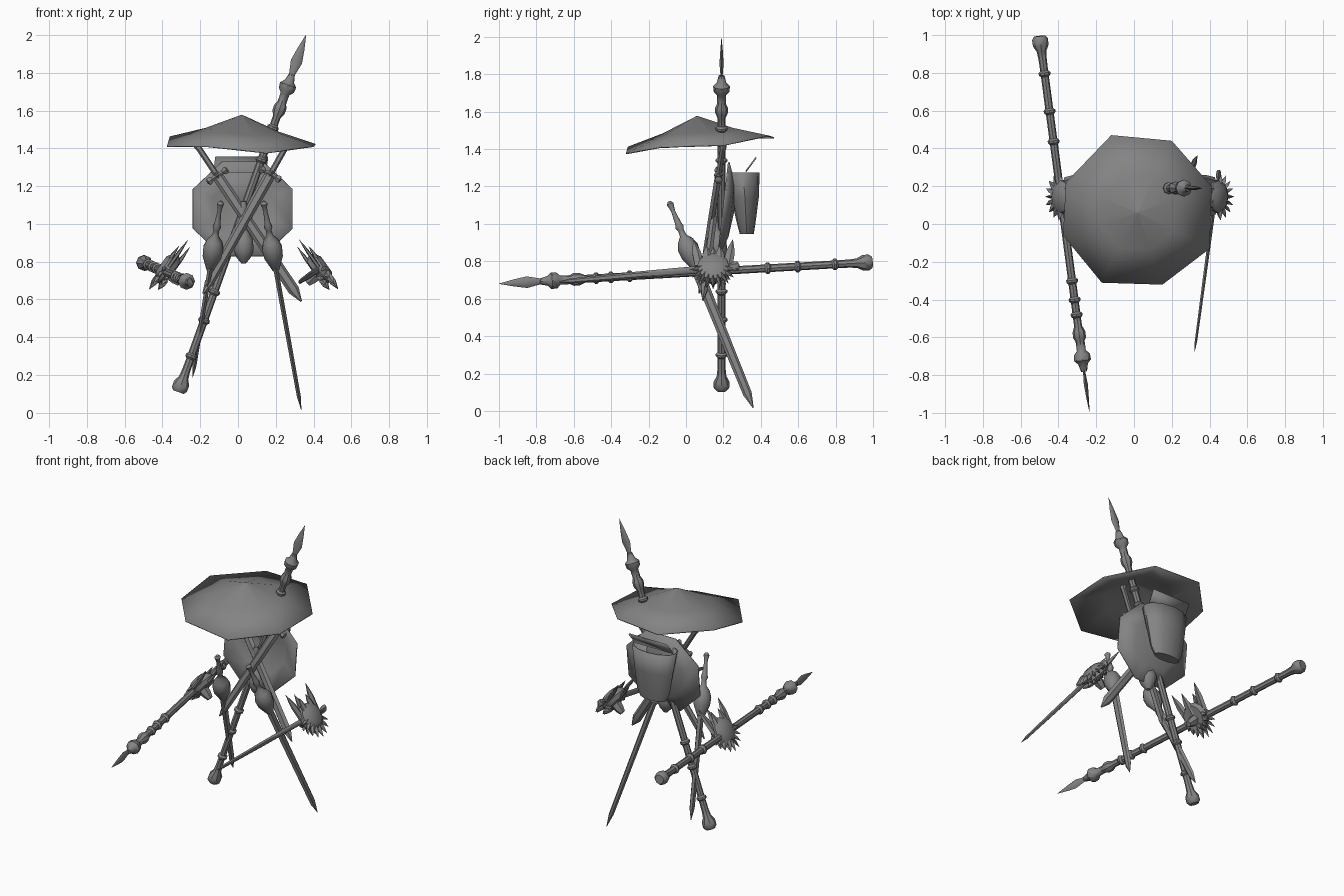
import bpy, bmesh, math
from math import sin, cos, pi
from mathutils import Vector, Matrix

cube = bpy.data.objects.get("Cube")
if cube:
    bpy.data.objects.remove(cube, do_unlink=True)

steel = bpy.data.materials.new("plain grey")
steel.use_nodes = True
GREY = (0.23, 0.23, 0.23, 1)
steel.diffuse_color = GREY
steel.node_tree.nodes["Principled BSDF"].inputs["Base Color"].default_value = GREY
MID = 0.03  # symmetry plane of the worn gear


def finish(name, bm, angle=40, solid=0):
    bmesh.ops.recalc_face_normals(bm, faces=bm.faces)
    me = bpy.data.meshes.new(name)
    bm.to_mesh(me)
    bm.free()
    me.shade_smooth()
    me.set_sharp_from_angle(angle=math.radians(angle))
    me.materials.append(steel)
    ob = bpy.data.objects.new(name, me)
    bpy.context.collection.objects.link(ob)
    if solid:
        mod = ob.modifiers.new("thickness", "SOLIDIFY")
        mod.thickness = solid
        mod.offset = 0
    return ob


def loft(bm, rings, cap_start=True, cap_end=True):
    rows = [[bm.verts.new(p) for p in ring] for ring in rings]
    n = len(rows[0])
    for a, b in zip(rows, rows[1:]):
        for i in range(n):
            j = (i + 1) % n
            bm.faces.new((a[i], a[j], b[j], b[i]))
    if cap_start:
        bm.faces.new(rows[0][::-1])
    if cap_end:
        bm.faces.new(rows[-1])


def lathe(bm, a, b, profile, sides=8, wide=(0, 1, 0), flat=1.0):
    """Turned profile of (fraction, radius) from a to b, thinned across 'wide'."""
    a, b = Vector(a), Vector(b)
    d = (b - a).normalized()
    u = Vector(wide)
    u = (u - d * u.dot(d)).normalized()
    v = d.cross(u) * flat
    loft(bm, [[a.lerp(b, t) + (u * cos(2 * pi * i / sides) + v * sin(2 * pi * i / sides)) * max(r, 0.001)
               for i in range(sides)] for t, r in profile])


def mirror_x(p):
    return (2 * MID - p[0], p[1], p[2])


# Spears: turned shaft with ring collars and a flattened head
def spear(name, butt, tip, wide):
    shaft = [(0, .03), (.008, .042), (.025, .042), (.04, .026), (.06, .022)]
    for t in (.10, .20, .28, .65, .70, .74):
        shaft += [(t - .008, .021), (t - .003, .031), (t + .003, .031), (t + .008, .021)]
    shaft += [(.77, .021), (.785, .034), (.8, .034), (.81, .024), (.835, .024),
              (.845, .042), (.86, .045), (.87, .026), (.89, .016)]
    bm = bmesh.new()
    lathe(bm, butt, tip, shaft, 8, wide)
    lathe(bm, butt, tip, [(.865, .014), (.89, .016), (.925, .031), (.96, .019), (1, 0)], 6, wide, .4)
    finish(name, bm)


spear("back_spear", (-.315, .19, .11), (.36, .19, 2.0), (1, 0, 0))
spear("side_spear", (-.50, .995, .795), (-.235, -1, .68), (0, 0, 1))

# Hat: shallow concave cone with a slightly warped eight-sided brim
brim = [(.40, -.13, 1.41), (.41, .2, 1.42), (.2, .44, 1.47), (-.12, .47, 1.46),
        (-.36, .22, 1.46), (-.375, -.06, 1.41), (-.17, -.31, 1.41), (.15, -.32, 1.375)]
apex = Vector((.02, .06, 1.575))
inner = []
for p in brim:
    q = apex.lerp(Vector(p), .5)
    q.z -= .012
    inner.append(q)
bm = bmesh.new()
loft(bm, [brim, inner, [apex.lerp(q, .02) for q in inner]], cap_start=False)
finish("hat", bm, 60, .006)

# Shield: dished octagon on the back
bm = bmesh.new()
rings = []
for r, y in ((.285, .2), (.17, .24), (.02, .255)):
    rings.append([(.025 + r * cos(pi / 8 + k * pi / 4), y + .03 * sin(pi / 8 + k * pi / 4) * r / .28,
                   1.08 + r * .95 * sin(pi / 8 + k * pi / 4)) for k in range(8)])
loft(bm, rings, cap_start=False)
finish("shield", bm, 60, .008)

# Basket: open tapered vessel with a lifted lid flap
bm = bmesh.new()
rings = []
for z, y, rx, ry in ((.95, .325, .09, .035), (1.0, .322, .115, .045), (1.14, .315, .135, .07),
                     (1.275, .305, .155, .085)):
    rings.append([(.015 + rx * cos(k * pi / 6), y + ry * sin(k * pi / 6), z) for k in range(12)])
loft(bm, rings, cap_end=False)
finish("basket", bm, 45, .008)
bm = bmesh.new()
bm.faces.new([bm.verts.new(p) for p in ((-.13, .32, 1.28), (.15, .32, 1.28), (.16, .375, 1.355), (-.12, .375, 1.355))])
finish("basket_flap", bm, 30, .008)


# Crossed swords: grip, curled guard and broad sheath
def crossed_sword(name, top, tip, tip_width):
    bm = bmesh.new()
    X = (1, 0, 0)
    lathe(bm, top, tip, [(0, .016), (.01, .02), (.03, .016), (.21, .016)], 6, X)
    lathe(bm, top, tip, [(.2, .022), (.22, .03), (.5, .028), (.9, tip_width), (.93, tip_width), (1, .004)], 6, X, .7)
    a, b = Vector(top), Vector(tip)
    c = a.lerp(b, .2)
    d = (b - a).normalized()
    side = d.cross(Vector((0, 1, 0))).normalized()
    lathe(bm, c - side * .065, c + side * .065,
          [(0, .008), (.06, .022), (.16, .022), (.25, .012), (.42, .014), (.5, .026),
           (.58, .014), (.75, .012), (.84, .022), (.94, .022), (1, .008)], 6)
    finish(name, bm)


crossed_sword("crossed_sword_left", (-.22, .2, 1.42), (.335, .09, .59), .03)
crossed_sword("crossed_sword_right", (.26, .2, 1.42), (-.185, .07, .63), .024)


# Hip swords: slim grip, bulbous guard and flat tapering blade
def hip_sword(name, top, tip, length):
    a = Vector(top)
    d = (Vector(tip) - a).normalized()
    b = a + d * length
    at = lambda dist: dist / length
    bm = bmesh.new()
    lathe(bm, a, b, [(0, .008), (at(.015), .019), (at(.035), .014), (at(.06), .011), (at(.13), .017),
                     (at(.15), .023), (at(.17), .015), (at(.2), .018), (at(.23), .042), (at(.27), .056),
                     (at(.32), .052), (at(.36), .035), (at(.4), .018)], 10)
    lathe(bm, a, b, [(at(.38), .03), (.75, .026), (.93, .024), (1, .002)], 6, (0, 1, 0), .5)
    finish(name, bm)


hip_sword("hip_sword_left", (.135, -.09, 1.12), (.335, .36, .015), 1.21)
hip_sword("hip_sword_right", (-.09, -.09, 1.12), (-.24, .29, .19), 1.02)

# Centre flask between the hip swords
bm = bmesh.new()
lathe(bm, (.03, .15, 1.12), (.03, .17, .79),
      [(0, .012), (.08, .02), (.2, .014), (.45, .018), (.5, .03), (.62, .052), (.78, .055), (.9, .04), (1, .012)], 10)
finish("centre_flask", bm)

# Long thin blade held at the left guard
bm = bmesh.new()
lathe(bm, (.45, .285, .775), (.32, -.68, .69),
      [(0, .012), (.01, .026), (.03, .026), (.05, .015), (.16, .015), (.17, .03), (.2, .03), (.21, .02),
       (.6, .018), (.94, .013), (1, .001)], 6, (0, 0, 1), .55)
finish("long_blade", bm)


# Spiked guards: rounded cup, fringe of spikes and upright horns
def spiked_guard(name, mirrored):
    c = Vector((.425, .145, .775))
    up, out, y = Vector((-.58, 0, .81)), Vector((.81, 0, .58)), Vector((0, 1, 0))

    def pt(s, v, n):
        p = c + y * s + up * v + out * n
        return Vector(mirror_x(p)) if mirrored else p

    bm = bmesh.new()
    rows = []
    for r, n in ((.075, -.035), (.09, -.01), (.085, .02), (.05, .042)):
        rows.append([pt(r * cos(k * pi / 6), r * sin(k * pi / 6) - .015, n) for k in range(12)])
    loft(bm, rows)
    # Lower fringe in two layers
    for layer, reach in ((-.025, .125), (.015, .15)):
        for k in range(9):
            a = pi + pi * (k + .5) / 9
            lathe(bm, pt(.06 * cos(a), .06 * sin(a) - .01, layer),
                  pt(reach * .85 * cos(a), reach * sin(a) - .01, layer),
                  [(0, .018), (.5, .017), (1, .001)], 4, out, .6)
    # Upright horns and shorter centre points
    for s, h, lean, n in ((-.075, .175, -.03, 0), (.075, .175, .03, 0), (-.035, .12, 0, .02),
                          (.035, .12, 0, .02), (0, .15, 0, -.03)):
        lathe(bm, pt(s, 0, n), pt(s + lean, h, n), [(0, .028), (.5, .026), (.75, .015), (1, .001)], 5, y, .4)
    # Inner hand grip
    lathe(bm, pt(0, -.03, -.02), pt(0, -.04, -.1), [(0, .035), (.6, .03), (1, .018)], 6)
    finish(name, bm, 35)


spiked_guard("spiked_guard_left", False)
spiked_guard("spiked_guard_right", True)
